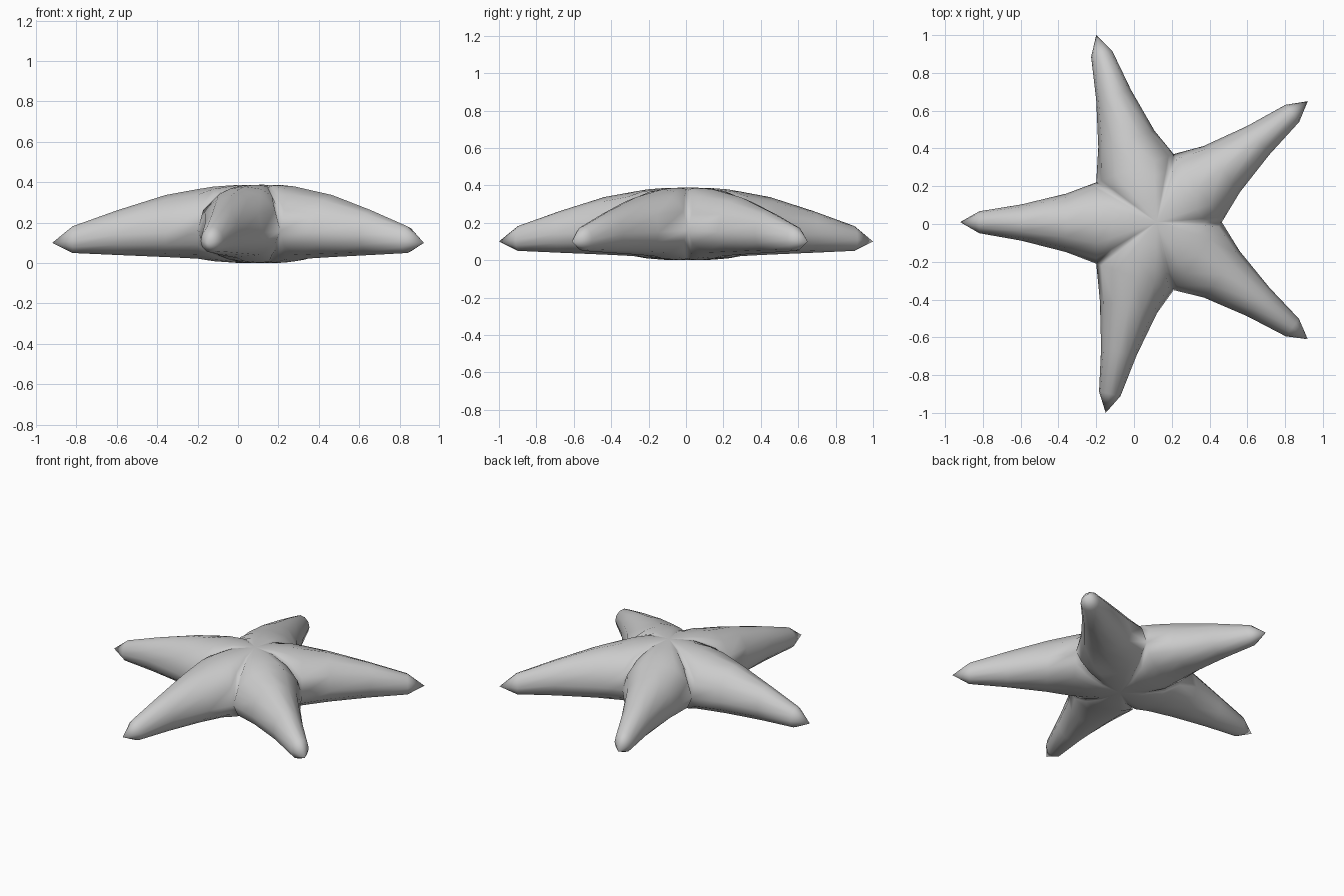
import bpy, bmesh, math
from mathutils import Vector

if "Cube" in bpy.data.objects:
    bpy.data.objects.remove(bpy.data.objects["Cube"])

CENTER = Vector((0.12, 0.01))
TIPS = [(-0.92, 0.01), (-0.15, -1.0), (0.92, -0.61), (0.92, 0.65), (-0.2, 1.0)]
VALLEYS = [(-0.2, 0.22), (-0.2, -0.21), (0.21, -0.35), (0.465, 0.01), (0.21, 0.37)]
# Arm stations: position along arm, half width, bottom, side and top heights
STATIONS = [(0.22, 0.155, 0.030, 0.15, 0.337), (0.55, 0.096, 0.040, 0.14, 0.262),
            (0.86, 0.058, 0.050, 0.11, 0.182)]
BASE = (0.022, 0.16, 0.366)
TOP, BOTTOM, SIDES = 0.388, 0.0, 12

bm = bmesh.new()


def ring_point(mid, half, heights, k):
    """Point k of an egg-shaped arm cross-section."""
    low, side, high = heights
    a = 2 * math.pi * k / SIDES
    s = math.sin(a)
    z = side + s * ((high - side) if s > 0 else (side - low))
    p = mid + half * math.cos(a)
    return Vector((p.x, p.y, z))


def bridge(a, b):
    """Join two closed rings of vertices with quads."""
    for k in range(len(a)):
        n = (k + 1) % len(a)
        bm.faces.new((a[k], a[n], b[n], b[k]))


for i, tip in enumerate(TIPS):
    tip = Vector(tip)
    v0, v1 = Vector(VALLEYS[i]), Vector(VALLEYS[(i + 1) % 5])
    mid, half = (v0 + v1) / 2, (v0 - v1) / 2
    axis = tip - mid
    side = Vector((axis.y, -axis.x)).normalized()
    if side.dot(half) < 0:
        side = -side

    # Tapering arm with a pointed end
    base = [ring_point(mid, half, BASE, k) for k in range(SIDES)]
    rings = [[bm.verts.new(p) for p in base]]
    for t, w, low, zs, high in STATIONS:
        rings.append([bm.verts.new(ring_point(mid + axis * t, side * w, (low, zs, high), k))
                      for k in range(SIDES)])
    for a, b in zip(rings, rings[1:]):
        bridge(a, b)
    end = bm.verts.new((tip.x, tip.y, 0.10))
    for k in range(SIDES):
        bm.faces.new((rings[-1][k], rings[-1][(k + 1) % SIDES], end))

    # This arm's share of the domed body, above and below
    for start, zc in ((0, TOP), (SIDES // 2, BOTTOM)):
        ks = [(start + j) % SIDES for j in range(SIDES // 2 + 1)]
        rows = []
        for f in (0.4, 0.75):
            row = []
            for k in ks:
                xy = CENTER + (base[k].xy - CENTER) * f
                row.append(bm.verts.new((xy.x, xy.y, zc + (base[k].z - zc) * f ** 3)))
            rows.append(row)
        rows.append([rings[0][k] for k in ks])
        pole = bm.verts.new((CENTER.x, CENTER.y, zc))
        for j in range(SIDES // 2):
            bm.faces.new((pole, rows[0][j], rows[0][j + 1]))
            for a, b in zip(rows, rows[1:]):
                bm.faces.new((a[j], b[j], b[j + 1], a[j + 1]))

# Weld sectors into one closed skin
bmesh.ops.remove_doubles(bm, verts=bm.verts, dist=0.0005)
bmesh.ops.recalc_face_normals(bm, faces=bm.faces)
for f in bm.faces:
    f.smooth = True
mesh = bpy.data.meshes.new("starfish_body")
bm.to_mesh(mesh)
bm.free()
obj = bpy.data.objects.new("starfish_body", mesh)
bpy.context.collection.objects.link(obj)
